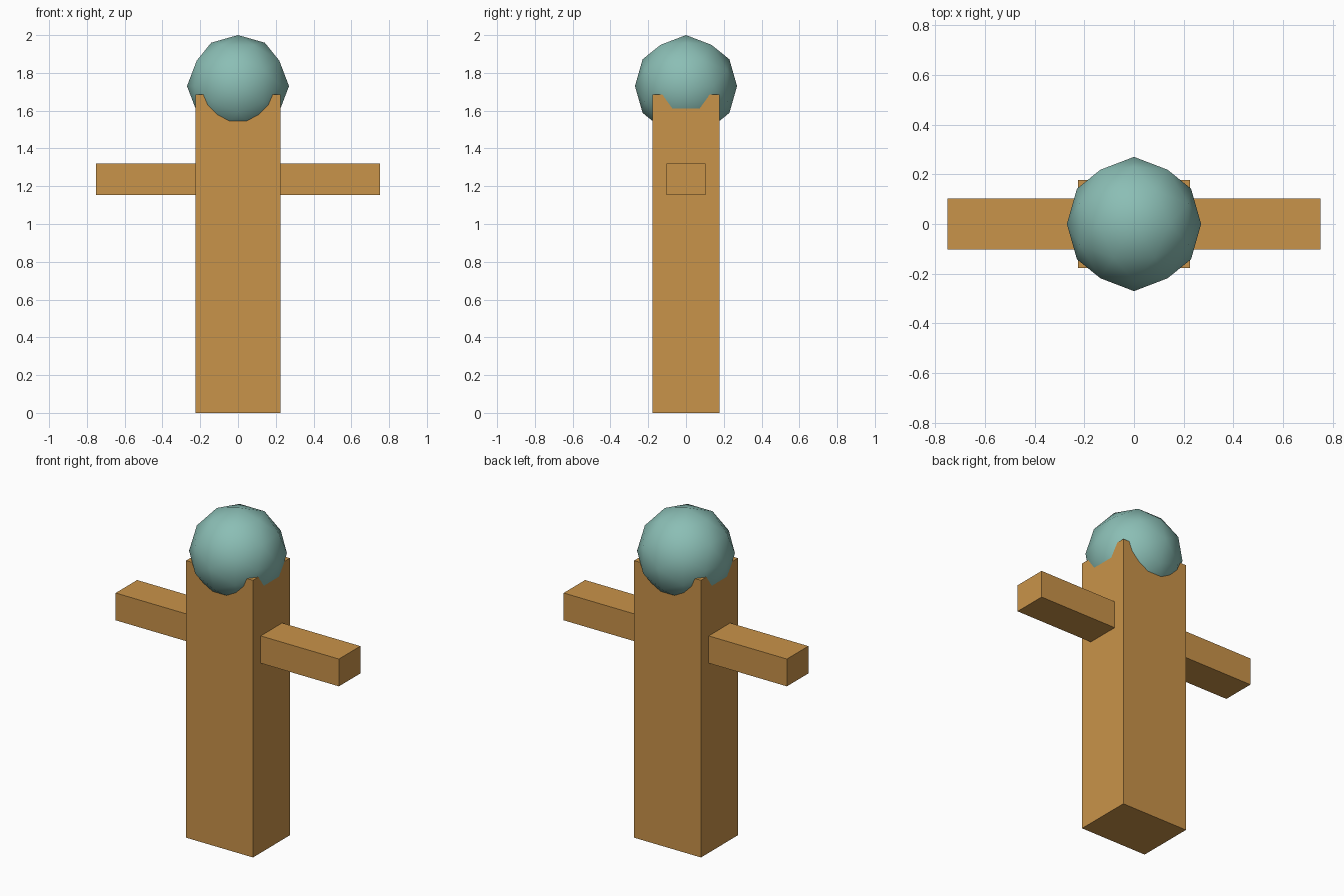
import bpy, bmesh
from mathutils import Vector

if "Cube" in bpy.data.objects:
    bpy.data.objects.remove(bpy.data.objects["Cube"])


def material(name, rgb):
    mat = bpy.data.materials.new(name)
    mat.diffuse_color = (*rgb, 1)
    mat.use_nodes = True
    mat.node_tree.nodes["Principled BSDF"].inputs["Base Color"].default_value = mat.diffuse_color
    return mat


def add_object(name, bm, mat):
    bmesh.ops.recalc_face_normals(bm, faces=bm.faces)
    mesh = bpy.data.meshes.new(name)
    bm.to_mesh(mesh)
    bm.free()
    mesh.materials.append(mat)
    obj = bpy.data.objects.new(name, mesh)
    bpy.context.collection.objects.link(obj)
    return obj


def box(name, low, high, mat):
    low, high = Vector(low), Vector(high)
    bm = bmesh.new()
    bmesh.ops.create_cube(bm, size=1)
    bmesh.ops.scale(bm, vec=high - low, verts=bm.verts)
    bmesh.ops.translate(bm, vec=(low + high) / 2, verts=bm.verts)
    return add_object(name, bm, mat)


def hull(points):
    bm = bmesh.new()
    for p in points:
        bm.verts.new(p)
    bmesh.ops.convex_hull(bm, input=bm.verts)
    return bm


wood = material("warm_wood", (0.584, 0.292, 0.067))
teal = material("soft_teal", (0.258, 0.515, 0.462))

# Upright post
box("body", (-0.225, -0.177, 0), (0.225, 0.177, 1.685), wood)

# Arms, butted against the sides of the post
box("right_arm", (0.225, -0.103, 1.153), (0.751, 0.103, 1.319), wood)
box("left_arm", (-0.751, -0.103, 1.153), (-0.225, 0.103, 1.319), wood)

# Head: icosahedron standing on an edge, divided once onto a sphere
t = (1 + 5 ** 0.5) / 2
corners = []
for a in (-1, 1):
    for b in (-t, t):
        corners += [Vector((a, 0, b)), Vector((0, b, a)), Vector((b, a, 0))]
ico = hull(corners)
points = [v.co.normalized() for v in ico.verts]
points += [(e.verts[0].co + e.verts[1].co).normalized() for e in ico.edges]
ico.free()
head_bm = hull([p * 0.27 + Vector((0, 0, 1.73)) for p in points])
for f in head_bm.faces:
    f.smooth = True
add_object("head", head_bm, teal)
